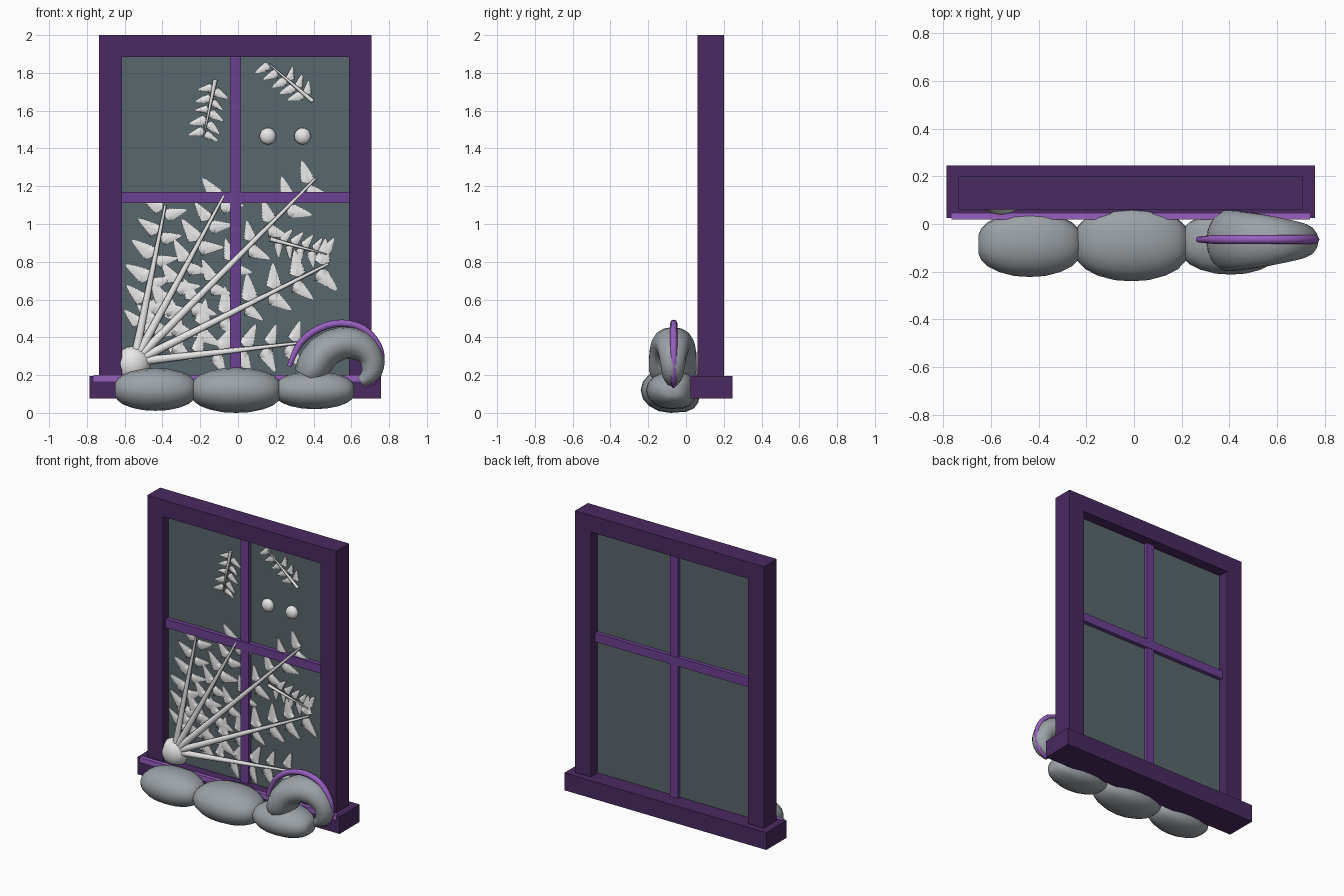
import bpy, bmesh, math, random
from mathutils import Vector

if "Cube" in bpy.data.objects:
    bpy.data.objects.remove(bpy.data.objects["Cube"])

random.seed(4)


def mat(name, rgb):
    m = bpy.data.materials.new(name)
    m.diffuse_color = (*rgb, 1)
    m.use_nodes = True
    m.node_tree.nodes["Principled BSDF"].inputs["Base Color"].default_value = m.diffuse_color
    return m


DARK = mat("dark purple", (0.068, 0.023, 0.120))
MID = mat("mid purple", (0.15, 0.052, 0.29))
LIGHT = mat("light purple", (0.31, 0.115, 0.52))
GLASS = mat("window glass", (0.10, 0.135, 0.15))
GREY = mat("soft grey", (0.33, 0.36, 0.385))
FROST = mat("frost white", (0.82, 0.82, 0.82))
GLASS_FRONT = 0.115


def finish(bm, name, material, smooth=None):
    bmesh.ops.recalc_face_normals(bm, faces=bm.faces)
    me = bpy.data.meshes.new(name)
    bm.to_mesh(me)
    bm.free()
    ob = bpy.data.objects.new(name, me)
    bpy.context.collection.objects.link(ob)
    me.materials.append(material)
    if smooth:
        bpy.ops.object.select_all(action='DESELECT')
        ob.select_set(True)
        bpy.context.view_layer.objects.active = ob
        bpy.ops.object.shade_smooth_by_angle(angle=math.radians(smooth))
    return ob


def box(name, material, x0, x1, y0, y1, z0, z1):
    bm = bmesh.new()
    bmesh.ops.create_cube(bm, size=1)
    for v in bm.verts:
        v.co = ((x0 + x1) / 2 + v.co.x * (x1 - x0),
                (y0 + y1) / 2 + v.co.y * (y1 - y0),
                (z0 + z1) / 2 + v.co.z * (z1 - z0))
    return finish(bm, name, material)


def loft(bm, rings):
    """Skin closed rings of points and cap both ends."""
    loops = [[bm.verts.new(p) for p in r] for r in rings]
    n = len(loops[0])
    for a, b in zip(loops, loops[1:]):
        for i in range(n):
            bm.faces.new((a[i], a[(i + 1) % n], b[(i + 1) % n], b[i]))
    bm.faces.new(loops[0])
    bm.faces.new(loops[-1])


def refine(pts, steps):
    """Smooth curve through the given stations."""
    vs = [Vector(p) for p in pts]
    out = []
    for i in range(len(vs) - 1):
        a, b, c, d = vs[max(i - 1, 0)], vs[i], vs[i + 1], vs[min(i + 2, len(vs) - 1)]
        for k in range(steps):
            t = k / steps
            out.append(0.5 * (2 * b + (c - a) * t + (2 * a - 5 * b + 4 * c - d) * t ** 2
                              + (3 * b - a - 3 * c + d) * t ** 3))
    return out + [vs[-1]]


def bent_tube(name, material, stations, y, sides, smooth, back_power=1):
    """Tube in the xz plane; stations are (x, z, in-plane radius, y radius).
    A back_power below 1 squares off the side facing +y."""
    rings = []
    for i, (x, z, r, ry) in enumerate(stations):
        a, b = stations[max(i - 1, 0)], stations[min(i + 1, len(stations) - 1)]
        t = Vector((b[0] - a[0], 0, b[1] - a[1])).normalized()
        n = Vector((-t.z, 0, t.x))
        ring = []
        for j in range(sides):
            k = 2 * math.pi * j / sides
            c, s = math.cos(k), math.sin(k)
            if s > 1e-6:
                c, s = math.copysign(abs(c) ** back_power, c), s ** back_power
            ring.append(Vector((x, y + ry * s, z)) + n * r * c)
        rings.append(ring)
    bm = bmesh.new()
    loft(bm, rings)
    return finish(bm, name, material, smooth)


def ball(name, x, y, z, r, ry):
    """Rounded blob whose back is flattened against the glass."""
    bm = bmesh.new()
    bmesh.ops.create_uvsphere(bm, u_segments=16, v_segments=10, radius=1)
    for v in bm.verts:
        v.co = (x + v.co.x * r, min(y + v.co.y * ry, GLASS_FRONT + 0.002), z + v.co.z * r)
    return finish(bm, name, FROST, 40)


# Window frame, with the opening left between four bars
box("frame_left", DARK, -0.735, -0.613, 0.06, 0.2, 0.19, 2)
box("frame_right", DARK, 0.587, 0.708, 0.06, 0.2, 0.19, 2)
box("frame_top", DARK, -0.613, 0.587, 0.06, 0.2, 1.885, 2)
box("sill", DARK, -0.785, 0.758, 0.025, 0.245, 0.075, 0.195)
box("sill_trim", LIGHT, -0.765, 0.738, 0.018, 0.045, 0.165, 0.2)
box("glass", GLASS, -0.613, 0.587, GLASS_FRONT, 0.125, 0.19, 1.885)
box("vertical_bar", MID, -0.043, 0.017, 0.09, 0.15, 0.19, 1.885)
box("cross_bar", MID, -0.613, 0.587, 0.085, 0.153, 1.11, 1.17)


def leaf(bm, base, direction, length, width, y):
    """Gently puffed leaf with saw-toothed edges, widest near its base."""
    side = Vector((-direction.z, 0, direction.x))
    teeth = 6
    right = []
    for k in range(teeth):
        t = 0.14 + 0.78 * k / teeth
        w = width * (1 - t) ** 0.8
        right += [(t, w), (t + 0.07, w * 0.8)]
    outline = [(0, 0.008)] + right + [(1, 0)] + [(t, -w) for t, w in reversed(right)] + [(0, -0.008)]
    pts = [base + direction * length * t + side * w for t, w in outline]
    rim = [bm.verts.new((p.x, y + 0.004, p.z)) for p in pts]
    lip = [bm.verts.new((p.x, y - 0.002, p.z)) for p in pts]
    crown = base + direction * length * 0.35
    apex = bm.verts.new((crown.x, y - 0.010, crown.z))
    for i in range(len(rim)):
        j = (i + 1) % len(rim)
        bm.faces.new((lip[i], lip[j], apex))
        bm.faces.new((rim[i], rim[j], lip[j], lip[i]))
    bm.faces.new(rim)


def frond(name, start, end, radius, count, length, lean, first=0.15):
    """Tapered stem with leaves on both sides."""
    a, b = Vector((start[0], 0.092, start[1])), Vector((end[0], 0.092, end[1]))
    t = (b - a).normalized()
    n = Vector((-t.z, 0, t.x))
    bent_tube(name + "_stem", FROST, [(a.x, a.z, radius, radius * 0.8),
                                      (b.x, b.z, radius * 0.3, radius * 0.3)], 0.09, 8, 60)
    bm = bmesh.new()
    for i in range(count):
        for s in (-1, 1):
            f = first + (0.97 - first) * (i + (0.25 if s > 0 else 0)) / (count - 0.75)
            ang = lean + random.uniform(-0.15, 0.15)
            d = t * math.cos(ang) + n * s * math.sin(ang)
            size = length * random.uniform(0.85, 1.1)
            base = a.lerp(b, f) + n * s * radius * 0.5
            tip = base + d * size
            if -0.61 < tip.x < 0.58 and 0.2 < tip.z < 1.88:
                leaf(bm, base, d, size, size * 0.35, 0.108 + random.uniform(-0.003, 0.003))
    finish(bm, name + "_leaves", FROST, 60)


# Frost spray fanning out of a ball in the lower corner
ball("frost_ball", -0.557, 0.11, 0.26, 0.093, 0.072)
root = (-0.55, 0.27)
for i, (tip, count) in enumerate([((-0.385, 1.10), 6), ((-0.075, 1.15), 7), ((0.41, 1.24), 8),
                                  ((0.48, 0.79), 7), ((0.32, 0.37), 6)]):
    frond(f"frost_branch_{i + 1}", root, tip, 0.024, count, 0.135, 1.1, 0.2)

# Small separate frost sprigs and dots
frond("sprig_left", (-0.12, 1.765), (-0.18, 1.47), 0.012, 5, 0.085, 1.15)
frond("sprig_top", (0.395, 1.65), (0.16, 1.85), 0.012, 5, 0.09, 1.1)
frond("sprig_right", (0.17, 0.92), (0.47, 0.84), 0.012, 5, 0.085, 1.2)
for i, x in enumerate((0.158, 0.342)):
    ball(f"frost_dot_{i + 1}", x, 0.1, 1.465, 0.044, 0.032)

# Three plump cushions in a row, pressed against the sill behind them
PROFILE = [(-1, 0.3), (-0.95, 0.48), (-0.82, 0.68), (-0.6, 0.85), (-0.3, 0.97), (0, 1),
           (0.3, 0.97), (0.6, 0.85), (0.82, 0.68), (0.95, 0.48), (1, 0.3)]
for name, x, hx, z, rz, y, ry in [("left", -0.437, 0.214, 0.124, 0.113, -0.085, 0.137),
                                  ("middle", -0.01, 0.236, 0.12, 0.12, -0.083, 0.157),
                                  ("right", 0.405, 0.208, 0.12, 0.1, -0.08, 0.132)]:
    bent_tube("cushion_" + name, GREY,
              [(x + u * hx, z, rz * r, ry * r) for u, r in PROFILE], y, 16, 50, 0.65)

# Curled tapering roll at the right end, with a ridge along its outside
CURL = [(0.37, 0.19, 0.075, 0.11), (0.395, 0.235, 0.092, 0.13),
        (0.45, 0.32, 0.092, 0.125), (0.555, 0.37, 0.086, 0.11),
        (0.645, 0.355, 0.08, 0.09), (0.70, 0.305, 0.066, 0.075),
        (0.712, 0.25, 0.062, 0.065), (0.695, 0.198, 0.048, 0.055),
        (0.65, 0.163, 0.028, 0.035)]
bent_tube("curl", GREY, refine(CURL, 2), -0.07, 14, 50)
RIDGE = [(0.27, 0.245, 0.012), (0.33, 0.37, 0.018), (0.43, 0.447, 0.019), (0.55, 0.475, 0.019),
         (0.665, 0.445, 0.019), (0.74, 0.36, 0.019), (0.758, 0.27, 0.019), (0.73, 0.18, 0.017),
         (0.67, 0.14, 0.01)]
bent_tube("curl_ridge", LIGHT, [(x, z, r, r) for x, z, r in refine(RIDGE, 3)], -0.065, 8, 50)
